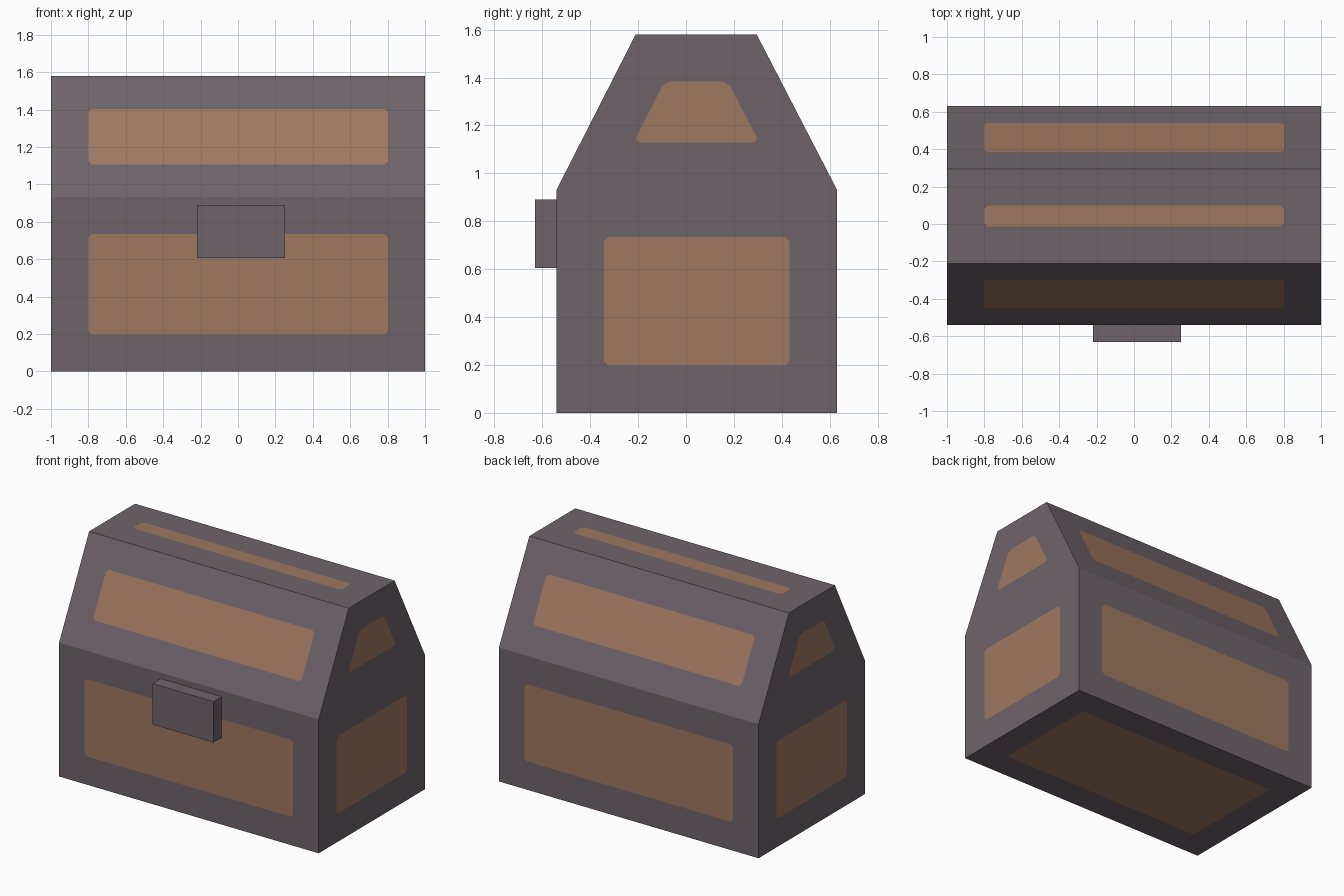
import bpy, bmesh

if "Cube" in bpy.data.objects:
    bpy.data.objects.remove(bpy.data.objects["Cube"])


def srgb(r, g, b):
    lin = lambda c: c / 12.92 if c <= 0.04045 else ((c + 0.055) / 1.055) ** 2.4
    return (lin(r / 255), lin(g / 255), lin(b / 255), 1.0)


def material(name, colour):
    m = bpy.data.materials.new(name)
    m.diffuse_color = colour
    m.use_nodes = True
    m.node_tree.nodes["Principled BSDF"].inputs["Base Color"].default_value = m.diffuse_color
    return m


METAL = material("grey metal", srgb(110, 100, 107))
WOOD = material("brown wood", srgb(159, 120, 96))


def finish(name, bm):
    bmesh.ops.recalc_face_normals(bm, faces=bm.faces[:])
    mesh = bpy.data.meshes.new(name)
    bm.to_mesh(mesh)
    bm.free()
    mesh.materials.append(METAL)
    mesh.materials.append(WOOD)
    bpy.context.collection.objects.link(bpy.data.objects.new(name, mesh))


def panelled_shell(name, profile):
    """Extrude a (y, z) profile along x, open between its last and first point,
    with an inset wooden panel in every face."""
    bm = bmesh.new()
    left, right = ([bm.verts.new((x, y, z)) for y, z in profile] for x in (-1, 1))
    bm.faces.new(left)
    bm.faces.new(right[::-1])
    for i in range(len(profile) - 1):
        bm.faces.new((left[i], right[i], right[i + 1], left[i + 1]))
    bmesh.ops.recalc_face_normals(bm, faces=bm.faces[:])

    # metal rim around wooden panel
    panels = bm.faces[:]
    bmesh.ops.inset_individual(bm, faces=panels, thickness=0.197, use_even_offset=True)
    for f in panels:
        f.material_index = 1

    # clipped panel corners, except underneath
    corners = [v for f in panels if f.normal.z > -0.9 for v in f.verts]
    cut = bmesh.ops.bevel(bm, geom=corners, offset=0.02, offset_type='OFFSET',
                          segments=1, affect='VERTICES')
    for f in cut["faces"]:
        if len(f.verts) == 3:
            f.material_index = 0
    finish(name, bm)


# chest box and lid
FRONT, BACK, SEAM, TOP = -0.54, 0.63, 0.932, 1.58
panelled_shell("chest_box", [(FRONT, SEAM), (FRONT, 0), (BACK, 0), (BACK, SEAM)])
panelled_shell("chest_lid", [(BACK, SEAM), (0.295, TOP), (-0.21, TOP), (FRONT, SEAM)])

# latch plate on the front
bm = bmesh.new()
bmesh.ops.create_cube(bm, size=1)
bmesh.ops.scale(bm, vec=(0.47, 0.09, 0.285), verts=bm.verts)
bmesh.ops.translate(bm, vec=(0.017, -0.585, 0.748), verts=bm.verts)
finish("latch", bm)
